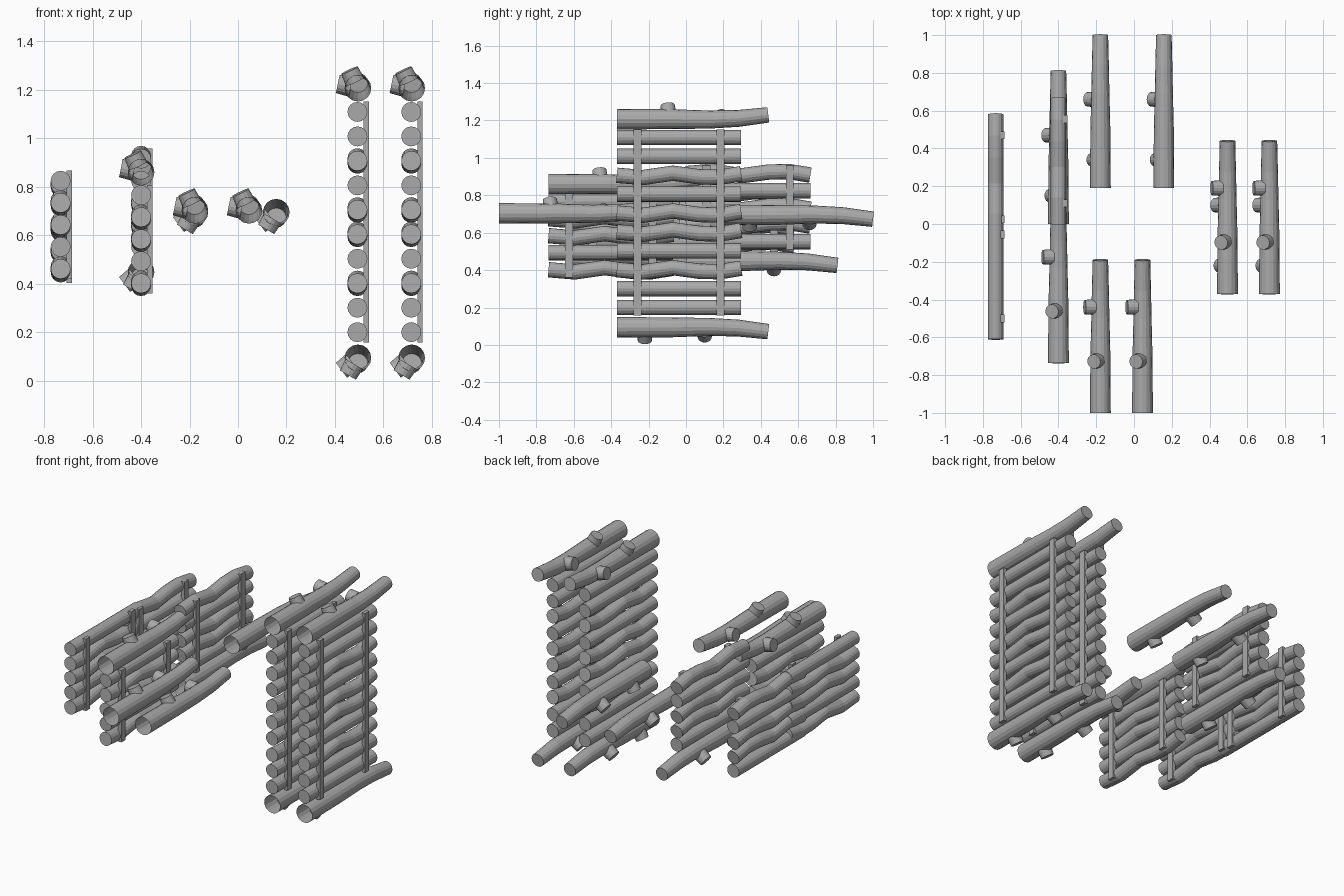
import bpy, bmesh, math
from mathutils import Vector

cube = bpy.data.objects.get("Cube")
if cube:
    bpy.data.objects.remove(cube, do_unlink=True)

grey = bpy.data.materials.new("weathered_grey")
grey.use_nodes = True
colour = (0.4, 0.4, 0.4, 1)
grey.diffuse_color = colour
grey.node_tree.nodes["Principled BSDF"].inputs["Base Color"].default_value = colour

SIDES = 16


def add_object(name, bm):
    mesh = bpy.data.meshes.new(name)
    bm.to_mesh(mesh)
    bm.free()
    mesh.materials.append(grey)
    obj = bpy.data.objects.new(name, mesh)
    bpy.context.collection.objects.link(obj)
    return obj


def tube(bm, path, radii, cap_start=True):
    """Round bar swept through the path, with a radius at each point."""
    rings = []
    for i, p in enumerate(path):
        along = (path[min(i + 1, len(path) - 1)] - path[max(i - 1, 0)]).normalized()
        side = along.cross(Vector((0, 0, 1))).normalized()
        up = side.cross(along)
        angles = [2 * math.pi * k / SIDES for k in range(SIDES)]
        rings.append([bm.verts.new(p + radii[i] * (side * math.cos(a) + up * math.sin(a)))
                      for a in angles])
    for a, b in zip(rings, rings[1:]):
        for k in range(SIDES):
            n = (k + 1) % SIDES
            bm.faces.new((a[k], a[n], b[n], b[k]))
    if cap_start:
        bm.faces.new(rings[0][::-1])
    bm.faces.new(rings[-1])


def box(bm, centre, size):
    made = bmesh.ops.create_cube(bm, size=1)["verts"]
    bmesh.ops.scale(bm, vec=size, verts=made)
    bmesh.ops.translate(bm, vec=centre, verts=made)


# Walls of stacked logs tied by two battens
WAVE = [(0, 0), (0.14, -0.012), (0.3, 0.011), (0.44, -0.008), (0.55, -0.011), (0.665, 0.008)]
LOG_LENGTH = 0.665


def wall(name, x, y, z, count, spacing, wavy, flip=1):
    bm = bmesh.new()
    for i in range(count):
        level = z + i * spacing
        if i in wavy:
            path = [Vector((x, y + dy, level + flip * dz)) for dy, dz in WAVE]
        else:
            path = [Vector((x, y, level)), Vector((x, y + LOG_LENGTH, level))]
        tube(bm, path, [0.041] * len(path))
    add_object(name + "_logs", bm)
    bm = bmesh.new()
    height = (count - 1) * spacing
    for dy in (0.11, LOG_LENGTH - 0.11):
        box(bm, (x + 0.036, y + dy, z + height / 2), (0.022, 0.042, height + 0.085))
    add_object(name + "_battens", bm)


# Tapered beams with an open front end and two cut branch stubs
BEND = [(0, 0, 0.055), (0.3, 0, 0.053), (0.5, -0.002, 0.048), (0.65, 0.004, 0.045), (0.81, 0.023, 0.041)]
UPPER_STUBS = [(0.28, (-0.42, -0.1, 0.9), 0.082), (0.56, (-0.97, 0.0, 0.2), 0.085)]
LOWER_STUBS = [(0.15, (-0.5, 0.0, -0.85), 0.082), (0.47, (-0.8, 0.0, -0.6), 0.085)]


def beam(name, x, y, z, upper=True):
    flip = 1 if upper else -1
    bm = bmesh.new()
    path = [Vector((x, y + dy, z + flip * dz)) for dy, dz, r in BEND]
    tube(bm, path, [r for dy, dz, r in BEND], cap_start=False)
    add_object(name, bm)
    bm = bmesh.new()
    for dy, direction, length in UPPER_STUBS if upper else LOWER_STUBS:
        d = Vector(direction).normalized()
        base = Vector((x, y + dy, z))
        tube(bm, [base + d * 0.03, base + d * length], [0.042, 0.038])
    add_object(name + "_stubs", bm)


# Two tall walls with a beam above and below each
for label, x in (("inner", 0.493), ("outer", 0.715)):
    wall(label + "_tall_wall", x, -0.37, 0.2, 10, 0.101, (2, 4, 5, 7))
    beam(label + "_top_beam", x + 0.002, -0.37, 1.207)
    beam(label + "_bottom_beam", x + 0.002, -0.37, 0.094, upper=False)

# Loose beams
beam("front_beam_right", -0.178, -1.0, 0.703)
beam("front_beam_left", 0.045, -1.0, 0.703)
beam("back_beam_right", -0.178, 0.19, 0.695, upper=False)
beam("back_beam_left", 0.158, 0.19, 0.695, upper=False)

# Stepped low walls with a beam at each step
SHORT = 0.091
wall("step_front_wall", -0.4, -0.735, 0.402, 5, SHORT, (0, 2, 3))
wall("step_back_wall", -0.4, 0.0, 0.552, 5, SHORT, (1, 2, 4), flip=-1)
beam("step_top_beam", -0.4, -0.735, 0.86)
beam("step_bottom_beam", -0.4, 0.0, 0.448, upper=False)

# Plain low walls
wall("side_front_wall", -0.732, -0.61, 0.461, 5, SHORT, (0, 2, 3))
wall("side_back_wall", -0.732, -0.085, 0.446, 5, SHORT, (1, 2, 4), flip=-1)
